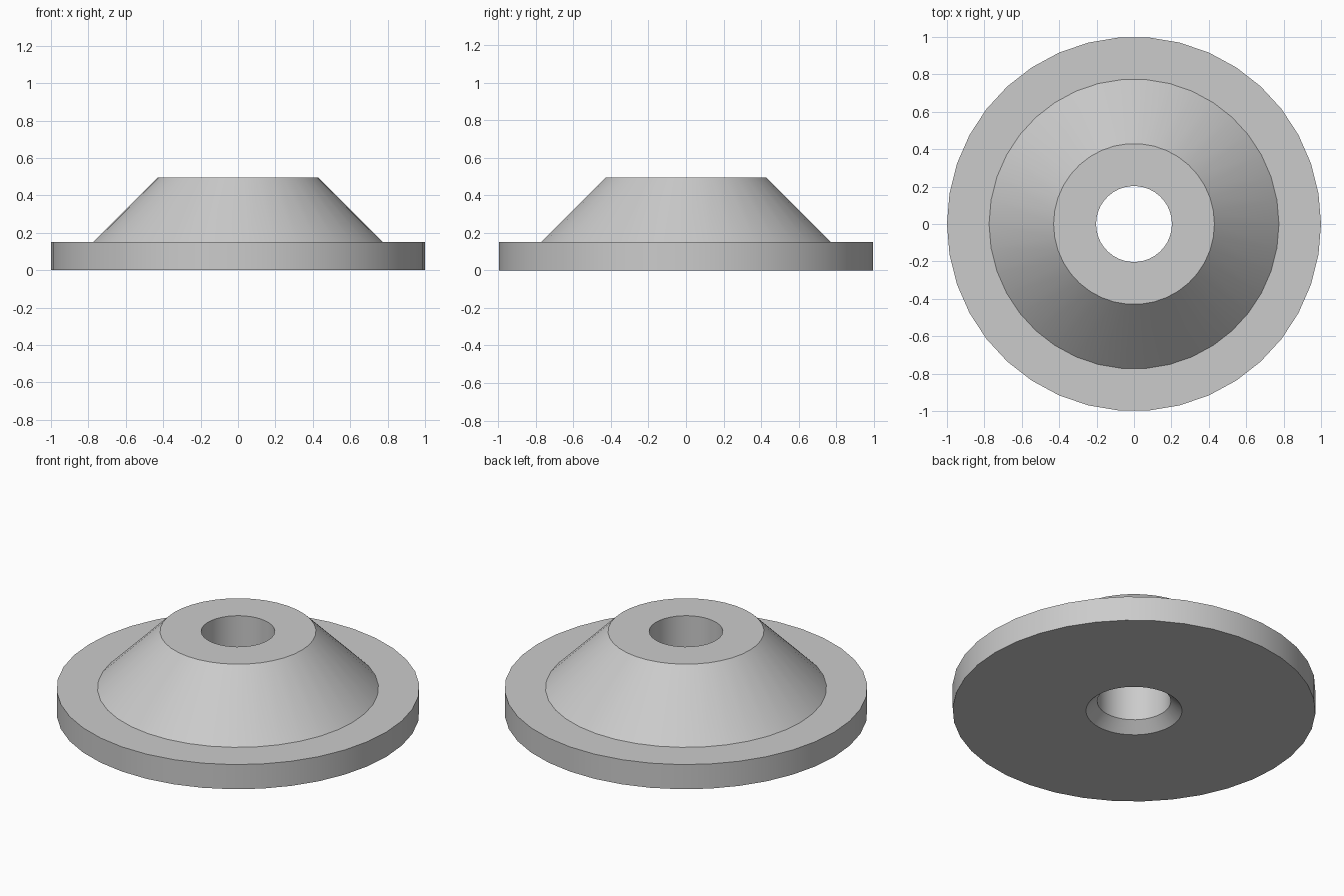
import bpy, bmesh, math

if "Cube" in bpy.data.objects:
    bpy.data.objects.remove(bpy.data.objects["Cube"])

SIDES = 38

# Closed cross-section (radius, height), swept around the z axis
profile = [
    (0.265, 0.0),    # countersink mouth
    (1.0, 0.0),      # flange underside
    (1.0, 0.15),     # flange rim
    (0.775, 0.15),   # foot of the cone
    (0.43, 0.495),   # top of the cone
    (0.203, 0.495),  # bore, upper edge
    (0.203, 0.06),   # bore, meets countersink
]

bm = bmesh.new()
rings = []
for i in range(SIDES):
    a = 2 * math.pi * i / SIDES
    rings.append([bm.verts.new((r * math.cos(a), r * math.sin(a), z)) for r, z in profile])
for i, ring in enumerate(rings):
    following = rings[(i + 1) % SIDES]
    for j in range(len(profile)):
        k = (j + 1) % len(profile)
        bm.faces.new((ring[j], following[j], following[k], ring[k]))
bmesh.ops.recalc_face_normals(bm, faces=bm.faces)

mesh = bpy.data.meshes.new("conical_flange")
bm.to_mesh(mesh)
bm.free()
flange = bpy.data.objects.new("conical_flange", mesh)
bpy.context.collection.objects.link(flange)

# Plain grey finish
grey = bpy.data.materials.new("light_grey")
grey.diffuse_color = (0.6, 0.6, 0.6, 1)
grey.use_nodes = True
grey.node_tree.nodes["Principled BSDF"].inputs["Base Color"].default_value = grey.diffuse_color
mesh.materials.append(grey)

# Smooth round walls, crisp rims
bpy.context.view_layer.objects.active = flange
flange.select_set(True)
bpy.ops.object.shade_smooth_by_angle(angle=math.radians(30))
